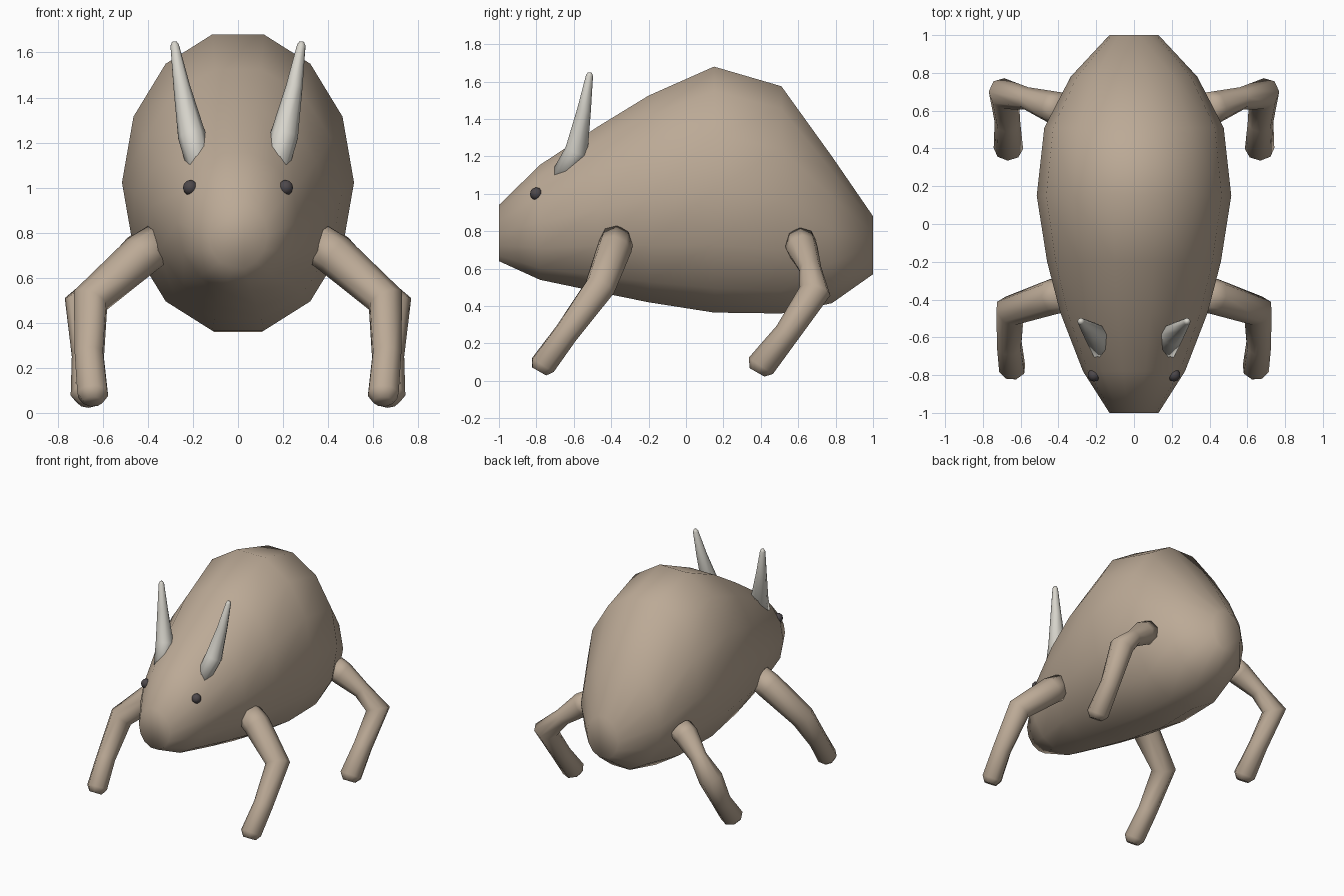
import bpy, bmesh, math
from mathutils import Vector

if "Cube" in bpy.data.objects:
    bpy.data.objects.remove(bpy.data.objects["Cube"])


def material(name, rgb):
    m = bpy.data.materials.new(name)
    m.diffuse_color = (*rgb, 1)
    m.use_nodes = True
    m.node_tree.nodes["Principled BSDF"].inputs["Base Color"].default_value = m.diffuse_color
    return m


TAN = material("tan hide", (0.50, 0.40, 0.305))
IVORY = material("ivory horn", (0.68, 0.66, 0.60))
DARK = material("dark eye", (0.075, 0.065, 0.07))


def loft(name, rings, mat):
    """Skin a list of closed rings, cap both ends and shade smooth."""
    bm = bmesh.new()
    loops = [[bm.verts.new(p) for p in r] for r in rings]
    n = len(loops[0])
    for a, b in zip(loops, loops[1:]):
        for i in range(n):
            j = (i + 1) % n
            bm.faces.new((a[i], a[j], b[j], b[i]))
    bm.faces.new(loops[0])
    bm.faces.new(loops[-1])
    bmesh.ops.recalc_face_normals(bm, faces=bm.faces)
    for f in bm.faces:
        f.smooth = True
    me = bpy.data.meshes.new(name)
    bm.to_mesh(me)
    bm.free()
    me.materials.append(mat)
    ob = bpy.data.objects.new(name, me)
    bpy.context.collection.objects.link(ob)
    return ob


def tube(name, path, sides, side, mat):
    """Tapered tube through (x, y, z, radius) points, mirrored by side."""
    pts = [Vector((p[0] * side, p[1], p[2])) for p in path]
    rings = []
    ref = None
    for k, c in enumerate(pts):
        d = Vector()
        if k > 0:
            d += (c - pts[k - 1]).normalized()
        if k < len(pts) - 1:
            d += (pts[k + 1] - c).normalized()
        d.normalize()
        if ref is None:
            ref = Vector((0, 1, 0))
        u = (ref - d * ref.dot(d)).normalized()
        ref = u
        v = d.cross(u)
        rings.append([c + path[k][3] * (u * math.cos(t) + v * math.sin(t))
                      for t in (2 * math.pi * i / sides for i in range(sides))])
    return loft(name, rings, mat)


# Body: fourteen-sided sections as (y, half width, bottom, top)
SECTIONS = [(-1, .13, .64, .94), (-.78, .27, .54, 1.155), (-.47, .39, .475, 1.36),
            (-.2, .46, .42, 1.525), (.15, .515, .365, 1.68), (.51, .475, .36, 1.575),
            (.78, .335, .415, 1.20), (1, .13, .57, .88)]
body = []
for y, w, lo, hi in SECTIONS:
    ring = []
    for i in range(14):
        t = 2 * math.pi * i / 14
        ring.append((w * math.cos(t), y,
                     (lo + hi) / 2 + (hi - lo) / 2 / 0.975 * math.sin(t)))
    body.append(ring)
loft("body", body, TAN)

# Limb and horn centre lines with radii
FRONT_LEG = [(.35, -.37, .755, .09), (.43, -.385, .70, .095), (.655, -.46, .50, .085),
             (.66, -.64, .255, .068), (.645, -.765, .085, .072), (.645, -.785, .05, .045)]
HIND_LEG = [(.38, .61, .745, .085), (.44, .62, .71, .085), (.57, .665, .60, .06),
            (.69, .69, .48, .085), (.67, .54, .255, .068), (.665, .40, .08, .078),
            (.665, .38, .045, .045)]
HORN = [(.17, -.67, 1.09, .055), (.205, -.585, 1.23, .062),
        (.25, -.545, 1.45, .037), (.281, -.516, 1.632, .019), (.283, -.514, 1.648, .01)]

for side, label in ((-1, "left"), (1, "right")):
    tube("front_leg_" + label, FRONT_LEG, 8, side, TAN)
    tube("hind_leg_" + label, HIND_LEG, 8, side, TAN)
    tube("horn_" + label, HORN, 8, side, IVORY)
    # Eye
    bpy.ops.mesh.primitive_uv_sphere_add(segments=10, ring_count=6, radius=.034,
                                         location=(.212 * side, -.80, 1.0))
    eye = bpy.context.object
    eye.name = "eye_" + label
    eye.data.materials.append(DARK)
    bpy.ops.object.shade_smooth()
